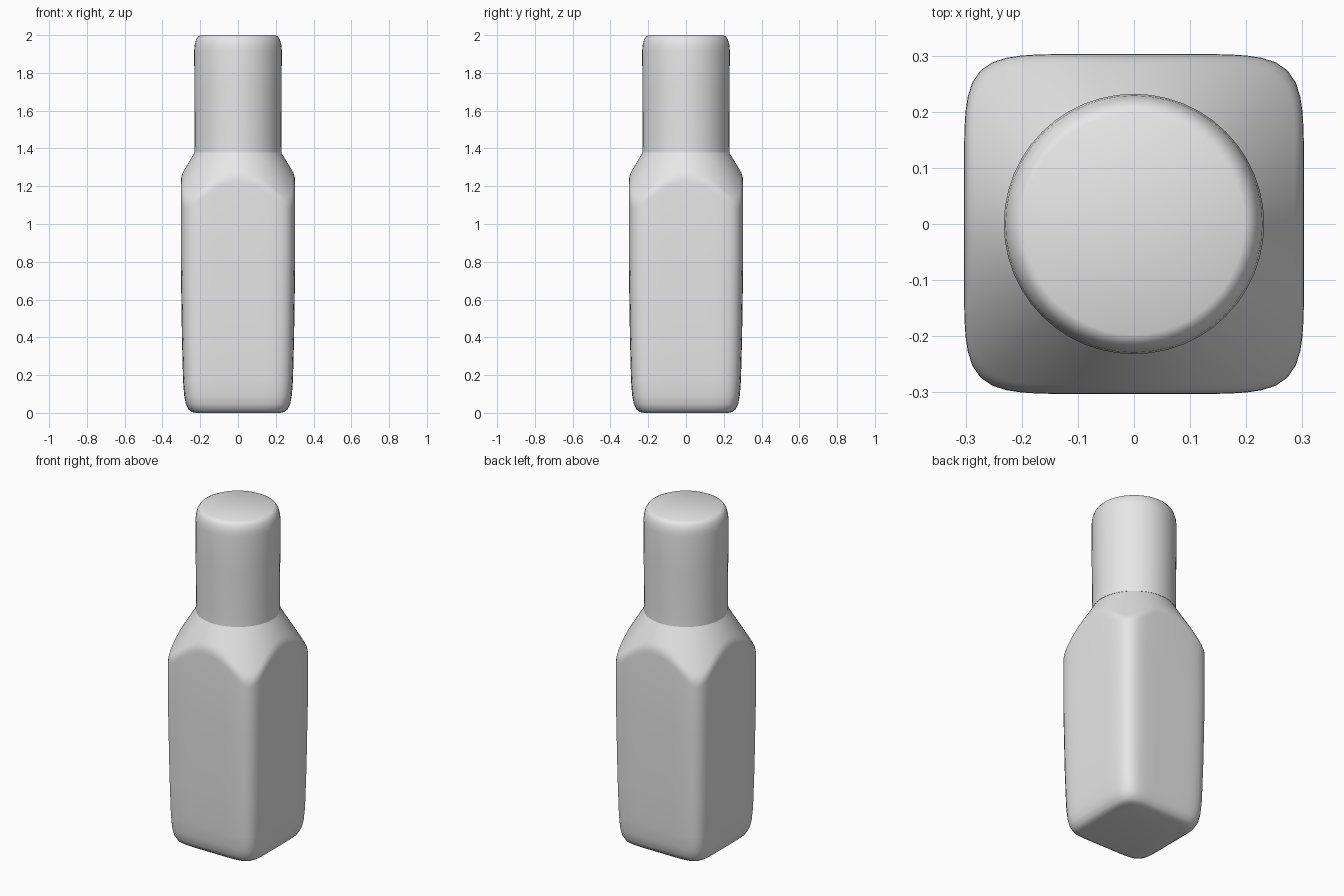
import bpy, bmesh, math

cube = bpy.data.objects.get("Cube")
if cube:
    bpy.data.objects.remove(cube, do_unlink=True)

grey = bpy.data.materials.new("light grey")
grey.use_nodes = True
color = (0.8, 0.8, 0.8, 1)
grey.diffuse_color = color
grey.node_tree.nodes["Principled BSDF"].inputs["Base Color"].default_value = color

NECK_R, NECK_Z, SLOPE = 0.228, 1.38, 1.65


def loft(name, profile, segments):
    """Closed solid from a per-angle profile of (radius, z), bottom to top."""
    bm = bmesh.new()
    columns = []
    for i in range(segments):
        a = 2 * math.pi * i / segments
        columns.append([bm.verts.new((r * math.cos(a), r * math.sin(a), z))
                        for r, z in profile(a)])
    for i, col in enumerate(columns):
        nxt = columns[(i + 1) % segments]
        for j in range(len(col) - 1):
            bm.faces.new((col[j], nxt[j], nxt[j + 1], col[j + 1]))
    bm.faces.new([c[0] for c in reversed(columns)])
    bm.faces.new([c[-1] for c in columns])
    mesh = bpy.data.meshes.new(name)
    bm.to_mesh(mesh)
    bm.free()
    mesh.materials.append(grey)
    obj = bpy.data.objects.new(name, mesh)
    bpy.context.collection.objects.link(obj)
    bpy.ops.object.select_all(action="DESELECT")
    obj.select_set(True)
    bpy.context.view_layer.objects.active = obj
    bpy.ops.object.shade_smooth_by_angle(angle=math.radians(40))
    return obj


# Rounded square body, cut off by a conical shoulder
def body_profile(a):
    n = 6.8
    r = 0.303 / (abs(math.cos(a)) ** n + abs(math.sin(a)) ** n) ** (1 / n)
    pts = [(r * f, z) for f, z in (
        (0.73, 0), (0.80, 0.004), (0.86, 0.016), (0.91, 0.045),
        (0.94, 0.09), (0.96, 0.17), (0.98, 0.4), (1, 0.8))]
    # Softened crease between wall and shoulder
    crease = NECK_Z - SLOPE * (r - NECK_R)
    start, end = (r, crease - 0.035), (r - 0.018, crease + 0.018 * SLOPE)
    for k in range(5):
        t = k / 4
        w = ((1 - t) ** 2, 2 * t * (1 - t), t * t)
        pts.append((w[0] * start[0] + w[1] * r + w[2] * end[0],
                    w[0] * start[1] + w[1] * crease + w[2] * end[1]))
    return pts + [(NECK_R, NECK_Z)]


# Round cap with a softened top rim
def cap_profile(a):
    return [(0.231, NECK_Z - 0.002), (0.229, 1.45), (0.231, 1.7), (0.232, 1.92),
            (0.229, 1.95), (0.221, 1.978), (0.21, 1.993), (0.197, 2)]


loft("bottle_body", body_profile, 96)
loft("cap", cap_profile, 48)
